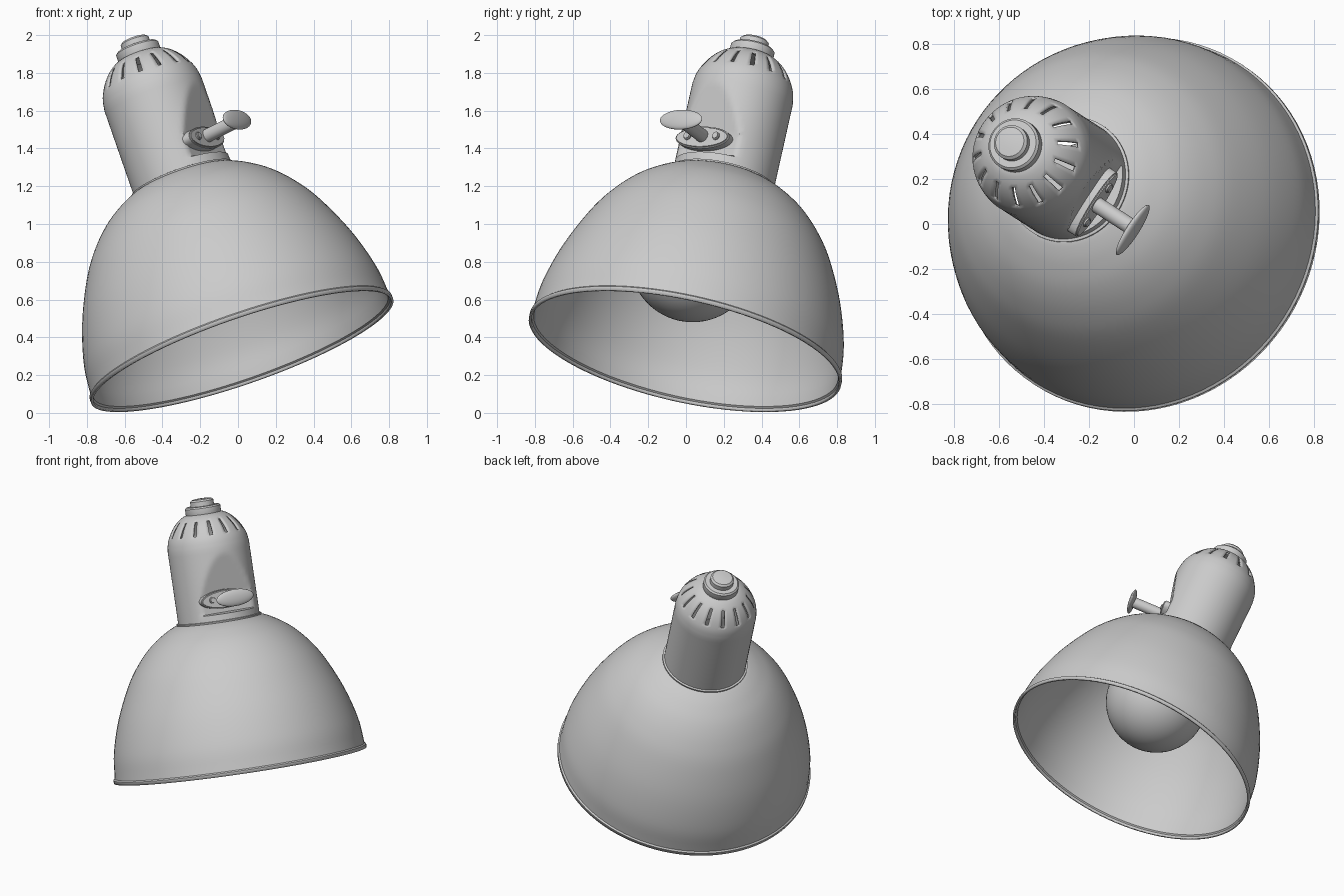
import bpy, bmesh, math
from mathutils import Matrix, Vector

if "Cube" in bpy.data.objects:
    bpy.data.objects.remove(bpy.data.objects["Cube"])

# lamp frame: local z = lamp axis, local x = knob direction, origin = rim centre
AX = Vector((-0.321, 0.207, 0.925)).normalized()
SY = AX.cross(Vector((0, 0, -1))).normalized() * -1
if SY.x < 0:
    SY = -SY
EX = SY.cross(AX).normalized()
M = Matrix((EX, SY, AX)).transposed().to_4x4()
M.translation = Vector((0.022, -0.005, 0.327))


def smooth_points(pts, n=5):
    """Catmull-Rom refinement of a profile."""
    p = [Vector(q) for q in pts]
    p = [2 * p[0] - p[1]] + p + [2 * p[-1] - p[-2]]
    out = []
    for i in range(1, len(p) - 2):
        a, b, c, d = p[i - 1:i + 3]
        for k in range(n):
            t = k / n
            out.append(0.5 * (2 * b + (c - a) * t + (2 * a - 5 * b + 4 * c - d) * t * t
                              + (3 * b - a - 3 * c + d) * t ** 3))
    return out + [p[-2]]


def finish(bm, name, matrix=M, angle=35, thick=0):
    bmesh.ops.recalc_face_normals(bm, faces=bm.faces)
    me = bpy.data.meshes.new(name)
    bm.to_mesh(me)
    bm.free()
    ob = bpy.data.objects.new(name, me)
    bpy.context.collection.objects.link(ob)
    ob.matrix_world = matrix
    if thick:
        mod = ob.modifiers.new("thickness", "SOLIDIFY")
        mod.thickness = thick
        mod.offset = -1
    bpy.ops.object.select_all(action='DESELECT')
    ob.select_set(True)
    bpy.context.view_layer.objects.active = ob
    bpy.ops.object.shade_smooth_by_angle(angle=math.radians(angle))
    return ob


def lathe(profile, segs, skip=None, shape=None):
    """Revolve (height, radius) points; skip(i, height) leaves holes, shape moves points."""
    bm = bmesh.new()
    rings = []
    for t, r in profile:
        ring = []
        for i in range(segs):
            a = 2 * math.pi * i / segs
            co = Vector((r * math.cos(a), r * math.sin(a), t))
            ring.append(bm.verts.new(shape(co) if shape else co))
        rings.append(ring)
    for lo, hi in zip(rings, rings[1:]):
        h = (lo[0].co.z + hi[0].co.z) / 2
        for i in range(segs):
            j = (i + 1) % segs
            if not (skip and skip(i, h)):
                bm.faces.new((lo[i], lo[j], hi[j], hi[i]))
    bmesh.ops.remove_doubles(bm, verts=bm.verts, dist=1e-5)
    return bm


def disc_part(name, radius_a, radius_b, depth, loc, bevel=0.0):
    """Elliptical plate or pin whose axis points along the knob direction."""
    bm = bmesh.new()
    bmesh.ops.create_cone(bm, cap_ends=True, segments=48, radius1=1, radius2=1, depth=depth)
    bm.transform(Matrix.Diagonal((radius_b, radius_a, 1, 1)))
    if bevel:
        edges = [e for e in bm.edges if any(len(f.verts) > 4 for f in e.link_faces)]
        bmesh.ops.bevel(bm, geom=edges, offset=bevel, segments=3, affect='EDGES')
    bm.transform(Matrix.Translation(loc) @ Matrix.Rotation(math.pi / 2, 4, 'Y'))
    return finish(bm, name)


# shade: thin bowl with a small flared lip
shade = smooth_points([(0.03, .836), (0.2, .817), (.417, .753), (.63, .655), (.76, .568),
                       (.86, .474), (.93, .377), (.97, .30), (.98, .262)])
finish(lathe([(0, .846), (0.022, .846)] + [tuple(p) for p in shade], 96), "shade", thick=0.014)


# housing: cylinder with a shallow flat on the knob side and vent slots in the dome
def flat(co):
    t = co.z
    if 1.03 < t < 1.43:
        limit = 0.20 + 0.072 * max(0, (t - 1.15) / 0.28)
        co.x = min(co.x, limit)
    return co


body = [(.968, .284), (.985, .284), (.988, .272), (1.03, .272), (1.036, .272)]
body += [(1.06 + .02 * i, .272) for i in range(20)]
body += [tuple(p) for p in smooth_points([(1.47, .272), (1.52, .264), (1.56, .249), (1.61, .22),
                                          (1.655, .18), (1.685, .135), (1.695, .1)], 3)]
finish(lathe(body, 70, lambda i, h: i % 5 == 2 and 1.56 < h < 1.65, flat),
       "housing", thick=0.014)

# stepped cap on top
finish(lathe([(1.67, 0), (1.67, .112), (1.68, .118), (1.732, .118), (1.742, .108), (1.742, .078),
              (1.775, .078), (1.786, .066), (1.79, .03), (1.791, 0)], 64), "top_cap")

# knob mount, screws, stem and oval wing knob
S = -0.025
disc_part("knob_mount", 0.168, 0.062, 0.06, (0.217, S, 1.125), 0.008)
for side, label in ((-1, "left"), (1, "right")):
    disc_part("screw_" + label, 0.022, 0.022, 0.03, (0.245, S + side * .09, 1.13), 0.006)
disc_part("knob_stem", 0.036, 0.036, 0.24, (0.34, S, 1.132))
bm = bmesh.new()
bmesh.ops.create_uvsphere(bm, u_segments=40, v_segments=20, radius=1)
bm.transform(Matrix.Translation((0.457, S - .008, 1.137)) @ Matrix.Diagonal((.021, .132, .056, 1)))
finish(bm, "knob")

# bulb with its neck reaching up into the housing
bm = bmesh.new()
bmesh.ops.create_uvsphere(bm, u_segments=48, v_segments=32, radius=0.335)
finish(bm, "bulb", Matrix.Translation((-0.165, 0.035, 0.815)))
finish(lathe([(.75, 0), (.75, .14), (1.15, .12), (1.15, 0)], 40), "bulb_socket")
